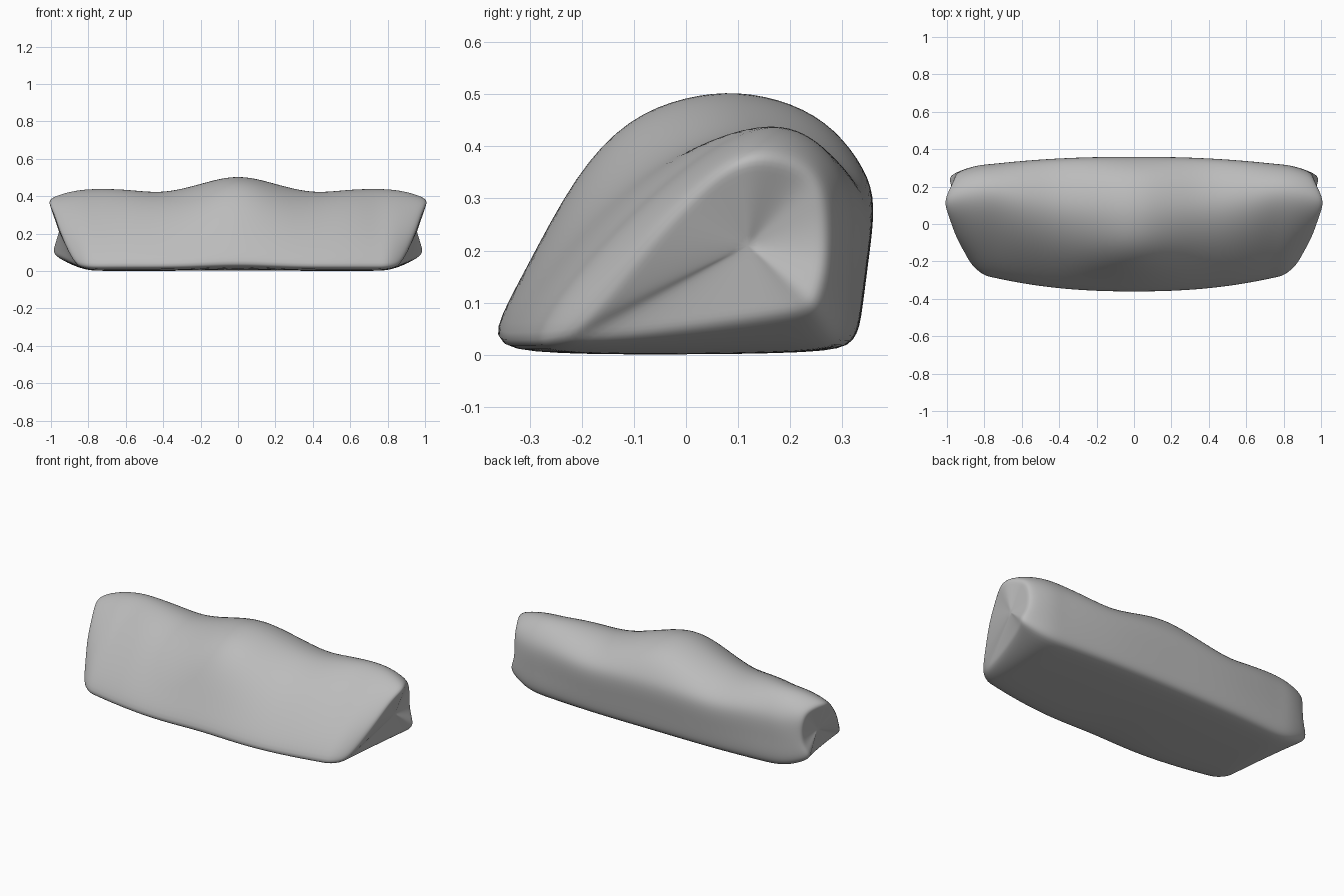
import bpy
import bmesh
from math import exp

if "Cube" in bpy.data.objects:
    bpy.data.objects.remove(bpy.data.objects["Cube"])

# Matching outline points: middle (y, z), shoulder (y, z), end rim (x, y, z)
OUTLINE = [
    ((-.345, .013), (-.275, .002), (.85, -.22, .02)),
    ((-.376, .04), (-.30, .03), (.875, -.22, .042)),
    ((-.31, .16), (-.23, .14), (.91, -.16, .11)),
    ((-.212, .353), (-.11, .27), (.957, -.08, .22)),
    ((-.11, .46), (0, .365), (.985, .005, .31)),
    ((0, .5), (.095, .425), (1.006, .06, .36)),
    ((.1, .51), (.17, .445), (1.022, .12, .39)),
    ((.205, .487), (.23, .428), (.995, .185, .385)),
    ((.287, .437), (.275, .39), (.965, .245, .36)),
    ((.346, .355), (.31, .34), (.958, .27, .31)),
    ((.365, .29), (.325, .28), (.952, .275, .25)),
    ((.35, .18), (.318, .17), (.958, .275, .17)),
    ((.339, .09), (.317, .08), (.992, .26, .11)),
    ((.328, .02), (.302, .02), (.988, .245, .08)),
    ((.27, .005), (.25, .003), (.96, .2, .07)),
    ((-.05, 0), (-.05, 0), (.89, -.03, .04)),
]
SHOULDER = .75
STEPS = 12


def lerp(a, b, t):
    return a + (b - a) * t


def section(s):
    """One closed cross-section; s runs from -1 to 1 along the length."""
    side = -1 if s < 0 else 1
    s = abs(s)
    spread = min(s / SHOULDER, 1) ** 2.3
    bump = exp(-(s / .22) ** 2)
    dip = .045 * exp(-((s - .42) / .15) ** 2)
    t = max(0, (s - SHOULDER) / (1 - SHOULDER))
    ring = []
    for mid, shoulder, rim in OUTLINE:
        y = lerp(mid[0], shoulder[0], spread)
        z = lerp(shoulder[1], mid[1], bump) * (1 - dip)
        x = s if t == 0 else lerp(SHOULDER, rim[0], t)
        ring.append((side * x, lerp(y, rim[1], t ** 2), lerp(z, rim[2], t ** 2.3)))
    return ring


def hub(side):
    """Middle of the slightly hollow end face."""
    return (side * .957, .12, .21)


def end_ring(side, shrink):
    """Rim shrunk towards the middle of the end face."""
    return [tuple(lerp(c, p, shrink) for c, p in zip(hub(side), point))
            for point in section(side)]


# Long body, lofted through its sections, with end faces
bm = bmesh.new()
rings = [end_ring(-1, f) for f in (.25, .5, .82)]
rings += [section(i / STEPS) for i in range(-STEPS, STEPS + 1)]
rings += [end_ring(1, f) for f in (.82, .5, .25)]
loops = [[bm.verts.new(p) for p in ring] for ring in rings]
n = len(OUTLINE)
for a, b in zip(loops, loops[1:]):
    for j in range(n):
        k = (j + 1) % n
        bm.faces.new((a[j], a[k], b[k], b[j]))

# Close each end with a fan
for side, loop in ((-1, loops[0]), (1, loops[-1])):
    centre = bm.verts.new(hub(side))
    for j in range(n):
        bm.faces.new((centre, loop[j], loop[(j + 1) % n]))
bmesh.ops.recalc_face_normals(bm, faces=bm.faces)
for face in bm.faces:
    face.smooth = True

mesh = bpy.data.meshes.new("cushion_body")
bm.to_mesh(mesh)
bm.free()
body = bpy.data.objects.new("cushion_body", mesh)
bpy.context.collection.objects.link(body)
smooth = body.modifiers.new("Smooth surface", "SUBSURF")
smooth.levels = smooth.render_levels = 2

# Plain grey
grey = bpy.data.materials.new("plain_grey")
grey.use_nodes = True
colour = (.5, .5, .5, 1)
grey.diffuse_color = colour
grey.node_tree.nodes["Principled BSDF"].inputs["Base Color"].default_value = colour
mesh.materials.append(grey)
